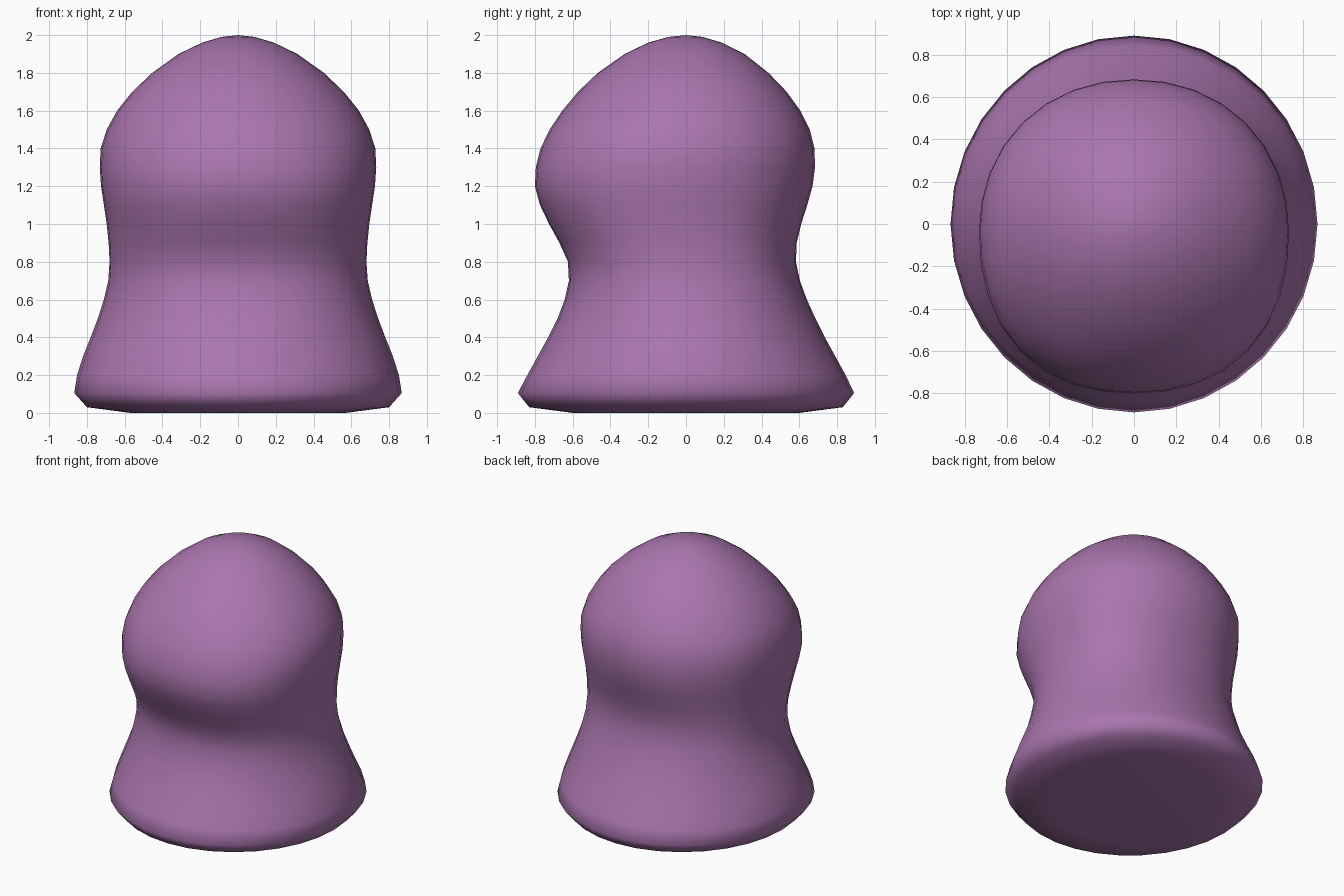
import bpy, bmesh, math

# Rings: z, half width in x, front depth, back depth, front and back squareness
RINGS = [
    (0.00, 0.57, 0.60, 0.60, 2.0, 2.0),
    (0.03, 0.80, 0.83, 0.83, 2.0, 2.0),
    (0.105, 0.867, 0.89, 0.89, 2.0, 2.0),
    (0.20, 0.852, 0.84, 0.845, 2.0, 2.0),
    (0.30, 0.82, 0.785, 0.79, 2.0, 2.0),
    (0.40, 0.78, 0.73, 0.735, 2.05, 2.05),
    (0.50, 0.742, 0.68, 0.685, 2.1, 2.1),
    (0.60, 0.71, 0.642, 0.64, 2.2, 2.2),
    (0.70, 0.687, 0.62, 0.603, 2.25, 2.25),
    (0.80, 0.68, 0.625, 0.582, 2.3, 2.3),
    (0.90, 0.685, 0.67, 0.586, 2.3, 2.3),
    (1.00, 0.695, 0.725, 0.61, 2.3, 2.25),
    (1.10, 0.71, 0.773, 0.642, 2.3, 2.2),
    (1.20, 0.725, 0.80, 0.67, 2.3, 2.15),
    (1.30, 0.732, 0.795, 0.683, 2.25, 2.1),
    (1.40, 0.727, 0.77, 0.68, 2.2, 2.1),
    (1.50, 0.695, 0.722, 0.655, 2.15, 2.05),
    (1.60, 0.64, 0.655, 0.605, 2.1, 2.0),
    (1.70, 0.56, 0.572, 0.533, 2.0, 2.0),
    (1.80, 0.455, 0.467, 0.437, 2.0, 2.0),
    (1.90, 0.315, 0.325, 0.31, 2.0, 2.0),
    (1.96, 0.19, 0.20, 0.19, 2.0, 2.0),
    (1.99, 0.09, 0.095, 0.09, 2.0, 2.0),
]
SEGMENTS = 32


def ring_points(z, width, front, back, n_front, n_back):
    """Superellipse ring whose front and back halves differ."""
    centre = (back - front) / 2 * 0.7
    points = []
    for i in range(SEGMENTS):
        a = 2 * math.pi * i / SEGMENTS
        c, s = math.cos(a), math.sin(a)
        n = n_front if s < 0 else n_back
        depth = front + centre if s < 0 else back - centre
        r = (abs(c) ** n + abs(s) ** n) ** (-1 / n)
        points.append((width * r * c, centre + depth * r * s, z))
    return points


# Body: rings bridged from the base to the crown
bm = bmesh.new()
loops = [[bm.verts.new(p) for p in ring_points(*ring)] for ring in RINGS]
for low, high in zip(loops, loops[1:]):
    for i in range(SEGMENTS):
        j = (i + 1) % SEGMENTS
        bm.faces.new((low[i], low[j], high[j], high[i]))

# Closed underside and crown
bottom = bm.verts.new((0, 0, 0))
crown = bm.verts.new((0, 0, 2.0))
for i in range(SEGMENTS):
    j = (i + 1) % SEGMENTS
    bm.faces.new((loops[0][j], loops[0][i], bottom))
    bm.faces.new((loops[-1][i], loops[-1][j], crown))
for face in bm.faces:
    face.smooth = True

mesh = bpy.data.meshes.new("pawn_body")
bm.to_mesh(mesh)
bm.free()
body = bpy.data.objects.new("pawn_body", mesh)
bpy.context.collection.objects.link(body)

purple = bpy.data.materials.new("purple")
purple.diffuse_color = (0.40, 0.18, 0.42, 1)
mesh.materials.append(purple)
